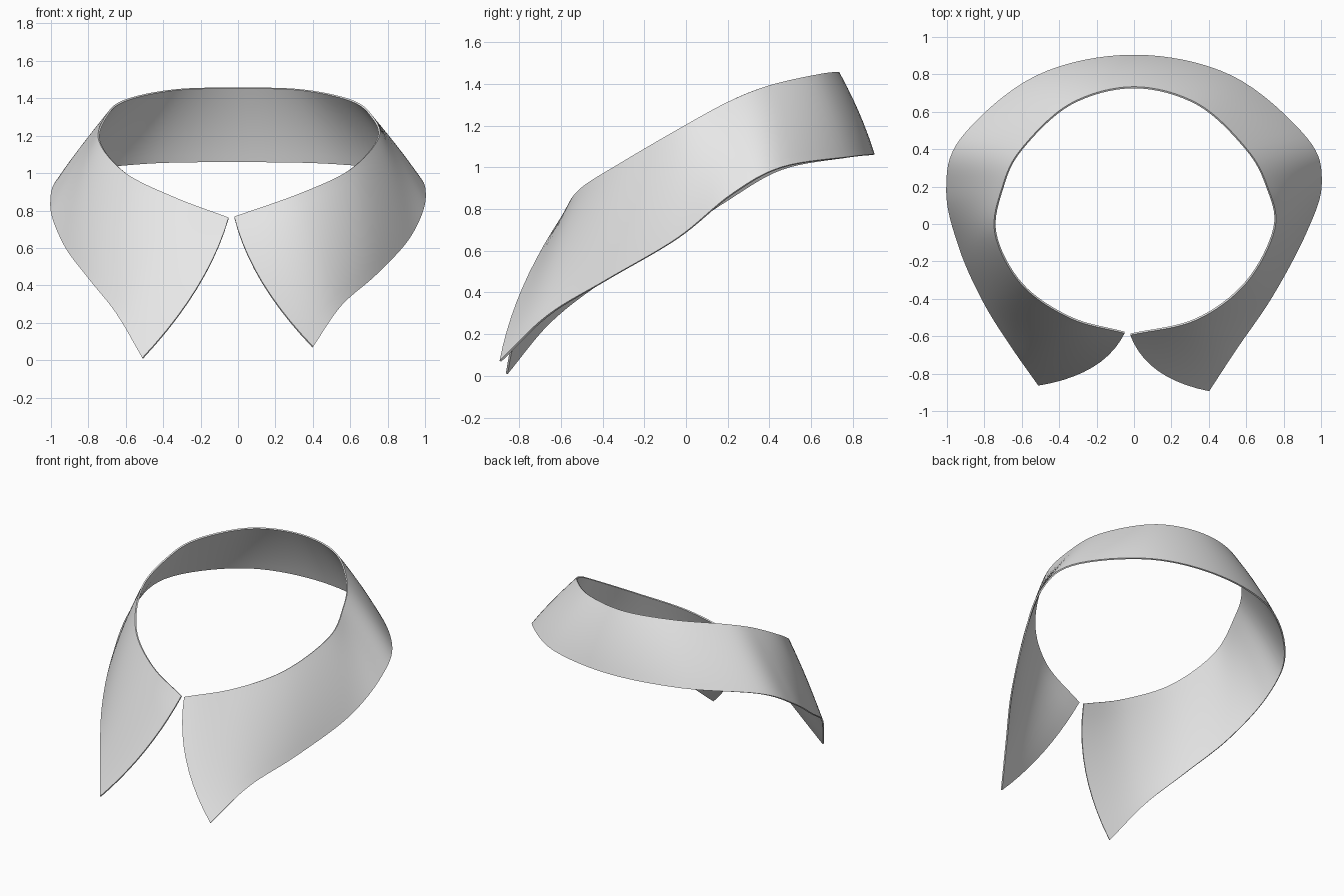
import bpy
import bmesh
from mathutils import Vector

default = bpy.data.objects.get("Cube")
if default:
    bpy.data.objects.remove(default, do_unlink=True)

STEPS_ALONG = 8     # subdivisions between two rail points
STEPS_ACROSS = 10   # subdivisions from neckline to hem
THICKNESS = 0.01

# Neckline rail, from the right front opening round the back to the left one
neckline = [
    (-.05, -.58, .76), (-.34, -.50, .87), (-.60, -.32, 1.0), (-.74, -.05, 1.17),
    (-.70, .20, 1.31), (-.60, .40, 1.39), (-.34, .64, 1.445), (0, .73, 1.455),
    (.34, .64, 1.445), (.60, .40, 1.39), (.71, .20, 1.31), (.75, -.02, 1.19),
    (.60, -.31, 1.02), (.33, -.51, .89), (-.02, -.59, .765),
]

# Hem rail, from the right collar point to the left one
hem = [
    (-.51, -.86, .01), (-.65, -.66, .25), (-.80, -.42, .44), (-.93, -.13, .62),
    (-1, .18, .83), (-.92, .46, .99), (-.52, .79, 1.05), (0, .90, 1.06),
    (.52, .79, 1.05), (.92, .46, 1.0), (1, .22, .87), (.92, -.04, .66),
    (.74, -.38, .46), (.55, -.66, .29), (.40, -.89, .07),
]


def smooth_rail(points):
    """Sample a smooth curve that passes through every rail point."""
    pts = [Vector(p) for p in points]
    pts = [pts[0] * 2 - pts[1]] + pts + [pts[-1] * 2 - pts[-2]]
    samples = []
    for a, b, c, d in zip(pts, pts[1:], pts[2:], pts[3:]):
        for i in range(STEPS_ALONG):
            t = i / STEPS_ALONG
            samples.append(b + (c - a) * (t / 2)
                           + (a * 2 - b * 5 + c * 4 - d) * (t * t / 2)
                           + (b * 3 - a - c * 3 + d) * (t ** 3 / 2))
    samples.append(pts[-2])
    return samples


def front_bulge(index, count):
    """Curve the front edges of the collar towards the opening."""
    from_end = min(index, count - 1 - index) / STEPS_ALONG
    fade = max(0, 1 - from_end / 2) ** 2
    side = 1 if index < count / 2 else -1
    return Vector((side * .065, -.03, 0)) * fade


def make_material(name, colour):
    mat = bpy.data.materials.new(name)
    mat.use_nodes = True
    mat.diffuse_color = colour
    mat.node_tree.nodes["Principled BSDF"].inputs["Base Color"].default_value = colour
    return mat


# Loft the cloth between the two rails
top_rail, bottom_rail = smooth_rail(neckline), smooth_rail(hem)
count = len(top_rail)
bm = bmesh.new()
rows = []
for i, (top, bottom) in enumerate(zip(top_rail, bottom_rail)):
    middle = (top + bottom) / 2
    outward = Vector((middle.x, middle.y, 0)).normalized() * .012
    bulge = front_bulge(i, count) + outward
    row = []
    for j in range(STEPS_ACROSS + 1):
        t = j / STEPS_ACROSS
        row.append(bm.verts.new(top.lerp(bottom, t) + bulge * (4 * t * (1 - t))))
    rows.append(row)

for left, right in zip(rows, rows[1:]):
    for j in range(STEPS_ACROSS):
        bm.faces.new((left[j], left[j + 1], right[j + 1], right[j]))

mesh = bpy.data.meshes.new("collar")
bm.to_mesh(mesh)
bm.free()
collar = bpy.data.objects.new("collar", mesh)
bpy.context.collection.objects.link(collar)
mesh.materials.append(make_material("light grey cloth", (.8, .8, .8, 1)))

# Give the cloth its thickness, then smooth it with crisp borders
bpy.ops.object.select_all(action="DESELECT")
collar.select_set(True)
bpy.context.view_layer.objects.active = collar
solid = collar.modifiers.new("cloth thickness", "SOLIDIFY")
solid.thickness = THICKNESS
solid.offset = 0
bpy.ops.object.modifier_apply(modifier=solid.name)
bpy.ops.object.shade_smooth_by_angle()
